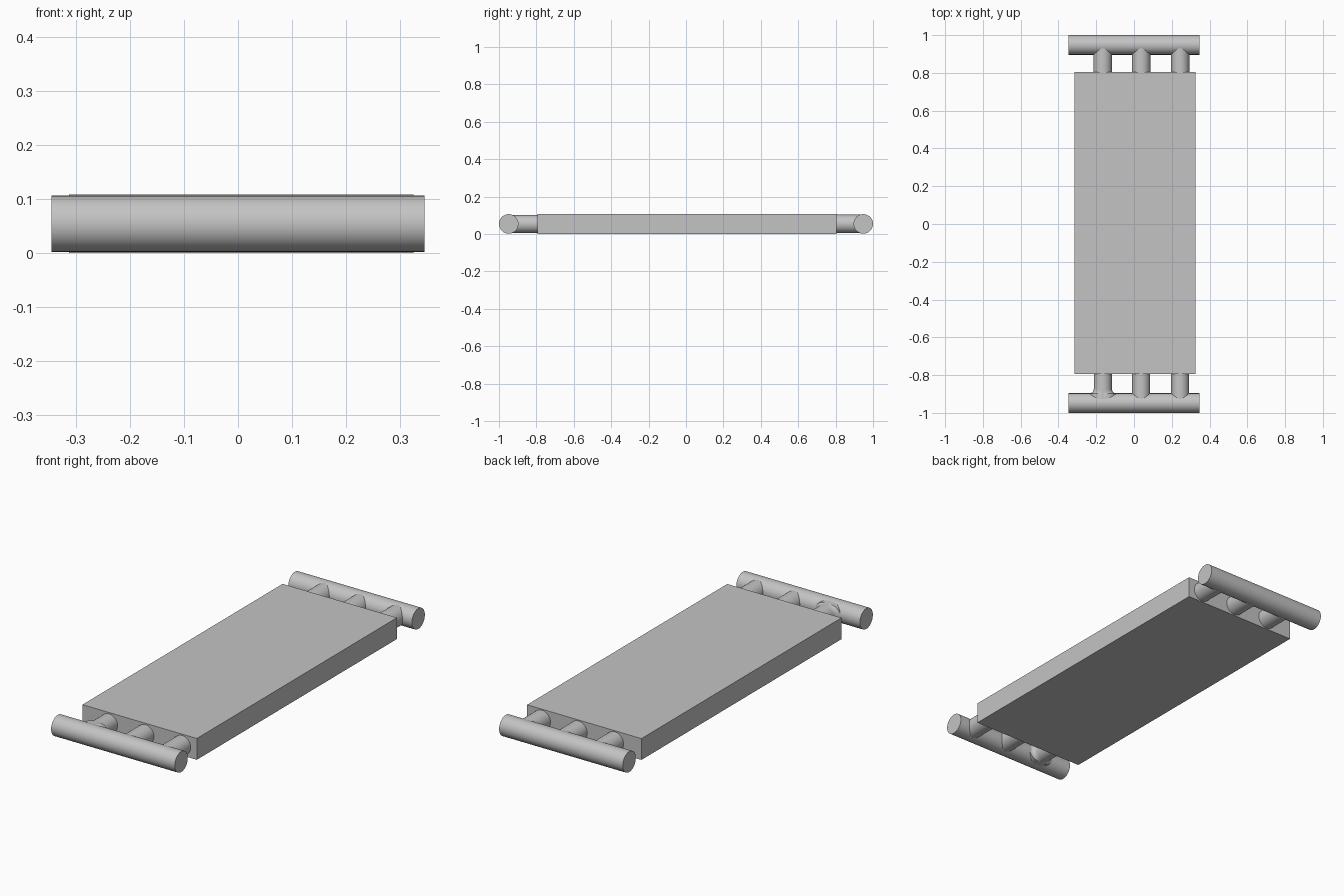
import bpy
import bmesh
from math import sin, cos, pi

cube = bpy.data.objects.get("Cube")
if cube:
    bpy.data.objects.remove(cube, do_unlink=True)

# One plain grey for everything
grey = bpy.data.materials.new("plain grey")
grey.use_nodes = True
colour = (0.55, 0.55, 0.55, 1)
grey.diffuse_color = colour
grey.node_tree.nodes["Principled BSDF"].inputs["Base Color"].default_value = colour

MID_Z = 0.054
SEGMENTS = 64


def finish(obj, name):
    obj.name = name
    obj.data.materials.append(grey)
    bpy.ops.object.select_all(action="DESELECT")
    obj.select_set(True)
    bpy.context.view_layer.objects.active = obj
    bpy.ops.object.shade_smooth_by_angle()


def peg(name, x, z, radius, stations):
    """Round rod along y; each station is (y, sideways flare)."""
    bm = bmesh.new()
    rings = []
    for y, flare in stations:
        ring = []
        for i in range(SEGMENTS):
            a = 2 * pi * i / SEGMENTS
            r = radius + flare * cos(a) ** 2
            ring.append(bm.verts.new((x + r * cos(a), y, z + r * sin(a))))
        rings.append(ring)
    for low, high in zip(rings, rings[1:]):
        for i in range(SEGMENTS):
            j = (i + 1) % SEGMENTS
            bm.faces.new((low[i], low[j], high[j], high[i]))
    bm.faces.new(rings[0])
    bm.faces.new(rings[-1])
    bmesh.ops.recalc_face_normals(bm, faces=bm.faces)
    mesh = bpy.data.meshes.new(name)
    bm.to_mesh(mesh)
    bm.free()
    obj = bpy.data.objects.new(name, mesh)
    bpy.context.collection.objects.link(obj)
    finish(obj, name)


# Flat slab, slightly off centre
bpy.ops.mesh.primitive_cube_add(size=1, location=(0.006, 0.005, MID_Z))
slab = bpy.context.object
slab.scale = (0.64, 1.6, 0.108)
bpy.ops.object.transform_apply(location=False, rotation=False, scale=True)
finish(slab, "slab")

# Round cross bars at both ends
for end, side in (("front", -1), ("back", 1)):
    bpy.ops.mesh.primitive_cylinder_add(
        vertices=SEGMENTS, radius=0.052, depth=0.692,
        location=(0, side * 0.948, MID_Z), rotation=(0, pi / 2, 0))
    finish(bpy.context.object, end + "_bar")

# Three pegs join each bar to the slab; one front peg has a small fillet
straight = [(-0.78, 0), (-0.945, 0)]
fillet = [(-0.78, 0)]
for k in range(7):
    a = k / 6 * pi / 2
    fillet.append((-0.873 - 0.025 * sin(a), 0.025 * (1 - cos(a))))
fillet.append((-0.93, 0.025))
for place, x in (("right", -0.165), ("middle", 0.038), ("left", 0.244)):
    peg("front_peg_" + place, x, MID_Z - 0.001, 0.048,
        fillet if place == "right" else straight)
    peg("back_peg_" + place, x, MID_Z, 0.049, [(0.78, 0), (0.945, 0)])
